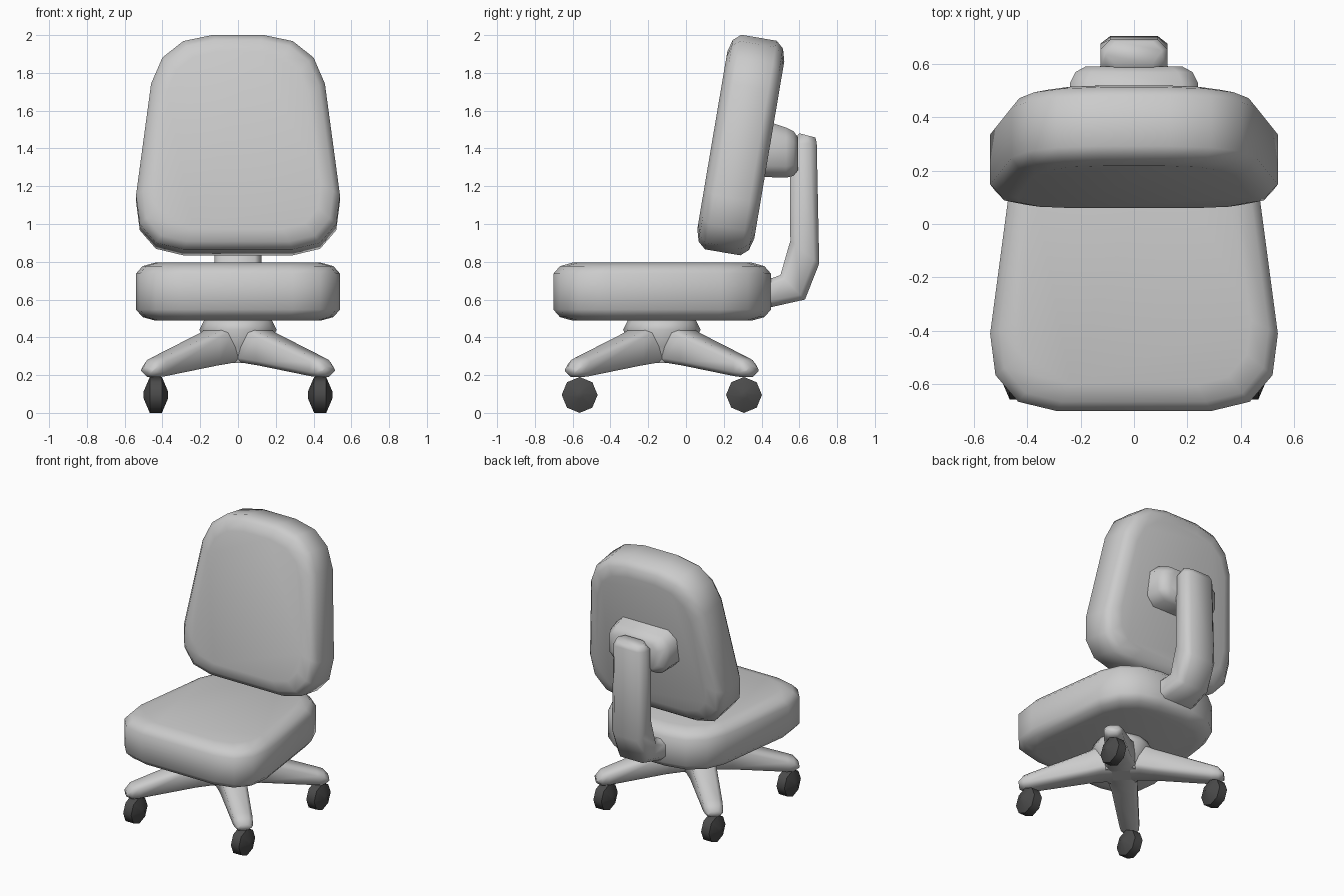
import bpy, bmesh
from math import radians, sin, cos, pi
from mathutils import Matrix

if "Cube" in bpy.data.objects:
    bpy.data.objects.remove(bpy.data.objects["Cube"])


def loft(name, rings, matrix=None, angle=65):
    """Skin a closed, capped surface over rings with equal point counts."""
    bm = bmesh.new()
    loops = [[bm.verts.new(p) for p in ring] for ring in rings]
    n = len(loops[0])
    for a, b in zip(loops, loops[1:]):
        for i in range(n):
            j = (i + 1) % n
            bm.faces.new((a[i], a[j], b[j], b[i]))
    bm.faces.new(loops[0])
    bm.faces.new(loops[-1])
    if matrix is not None:
        bm.transform(matrix)
    bmesh.ops.recalc_face_normals(bm, faces=bm.faces[:])
    mesh = bpy.data.meshes.new(name)
    bm.to_mesh(mesh)
    bm.free()
    obj = bpy.data.objects.new(name, mesh)
    bpy.context.collection.objects.link(obj)
    bpy.ops.object.select_all(action='DESELECT')
    obj.select_set(True)
    bpy.context.view_layer.objects.active = obj
    bpy.ops.object.shade_smooth_by_angle(angle=radians(angle))
    return obj


def section(a, b, w, c=0.035):
    """Chamfered rectangle, half width w, spanning a to b in the yz plane."""
    d = ((b[0] - a[0]) ** 2 + (b[1] - a[1]) ** 2) ** 0.5
    t = min(c / d, 0.4)
    pts = [(w - c, 0), (w, t), (w, 1 - t), (w - c, 1),
           (c - w, 1), (-w, 1 - t), (-w, t), (c - w, 0)]
    return [(x, a[0] + (b[0] - a[0]) * s, a[1] + (b[1] - a[1]) * s) for x, s in pts]


# Seat and backrest share one cushion shape, centred on its own middle
half = [(0.29, -0.575), (0.435, -0.54), (0.52, -0.44), (0.54, -0.285),
        (0.46, 0.315), (0.40, 0.455), (0.29, 0.543), (0.13, 0.577)]
outline = half + [(-x, y) for x, y in reversed(half)]
layers = [(-0.153, 0.10), (-0.135, 0.035), (-0.095, 0), (0.095, 0), (0.135, 0.035), (0.153, 0.10)]
cushion = [[(x * (1 - d / 0.54), y * (1 - d / 0.575), z) for x, y in outline] for z, d in layers]
loft("seat", cushion, Matrix.Translation((0, -0.127, 0.642)))
loft("backrest", cushion,
     Matrix.Translation((0, 0.29, 1.417)) @ Matrix.Rotation(radians(80.4), 4, 'X'))

# Block behind the backrest
loft("back_mount", [section((0.38, 1.25), (0.38, 1.56), 0.245, 0.06),
                    section((0.53, 1.245), (0.53, 1.51), 0.24, 0.06),
                    section((0.57, 1.255), (0.57, 1.49), 0.22, 0.055),
                    section((0.592, 1.285), (0.592, 1.46), 0.18, 0.04)])

# Curved support from seat to backrest
spine = [((0.40, 0.55), (0.40, 0.71), 0.155),
         ((0.46, 0.562), (0.46, 0.715), 0.145),
         ((0.63, 0.60), (0.50, 0.73), 0.125),
         ((0.705, 0.79), (0.552, 0.91), 0.125),
         ((0.692, 1.43), (0.55, 1.42), 0.125),
         ((0.685, 1.458), (0.60, 1.48), 0.105)]
loft("back_support", [section(*s) for s in spine])

# Hub of the base
cy = -0.128
hub = [(0.25, 0.265), (0.13, 0.265), (0.16, 0.35), (0.205, 0.44), (0.175, 0.50)][1:]
loft("base_hub", [[(r * cos(i * pi / 6), cy + r * sin(i * pi / 6), z) for i in range(12)]
                  for r, z in hub])

# Four diagonal legs
leg = [((0.0, 0.266), (0.0, 0.47), 0.10),
       ((0.12, 0.264), (0.12, 0.47), 0.10),
       ((0.22, 0.25), (0.22, 0.425), 0.085),
       ((0.60, 0.192), (0.60, 0.295), 0.065),
       ((0.645, 0.19), (0.645, 0.28), 0.06),
       ((0.68, 0.205), (0.68, 0.245), 0.045)]
for k in range(4):
    m = Matrix.Translation((0, cy, 0)) @ Matrix.Rotation(radians(45 + 90 * k), 4, 'Z')
    loft(f"base_leg_{k + 1}", [section(a, b, w, 0.025) for a, b, w in leg], m)

# Dark eight-sided casters with domed sides
dark = bpy.data.materials.new("caster_dark")
dark.diffuse_color = (0.07, 0.07, 0.07, 1)
dark.use_nodes = True
dark.node_tree.nodes["Principled BSDF"].inputs["Base Color"].default_value = dark.diffuse_color
wheel = [(-0.064, 0.02), (-0.032, 0.095), (0.032, 0.095), (0.064, 0.02)]
for sx in (-1, 1):
    for sy in (-1, 1):
        rings = [[(x, r * cos(i * pi / 4), r * sin(i * pi / 4)) for i in range(8)]
                 for x, r in wheel]
        caster = loft(f"caster_{'left' if sx < 0 else 'right'}_{'front' if sy < 0 else 'back'}",
                      rings, Matrix.Translation((sx * 0.435, cy + sy * 0.435, 0.095)))
        caster.data.materials.append(dark)
